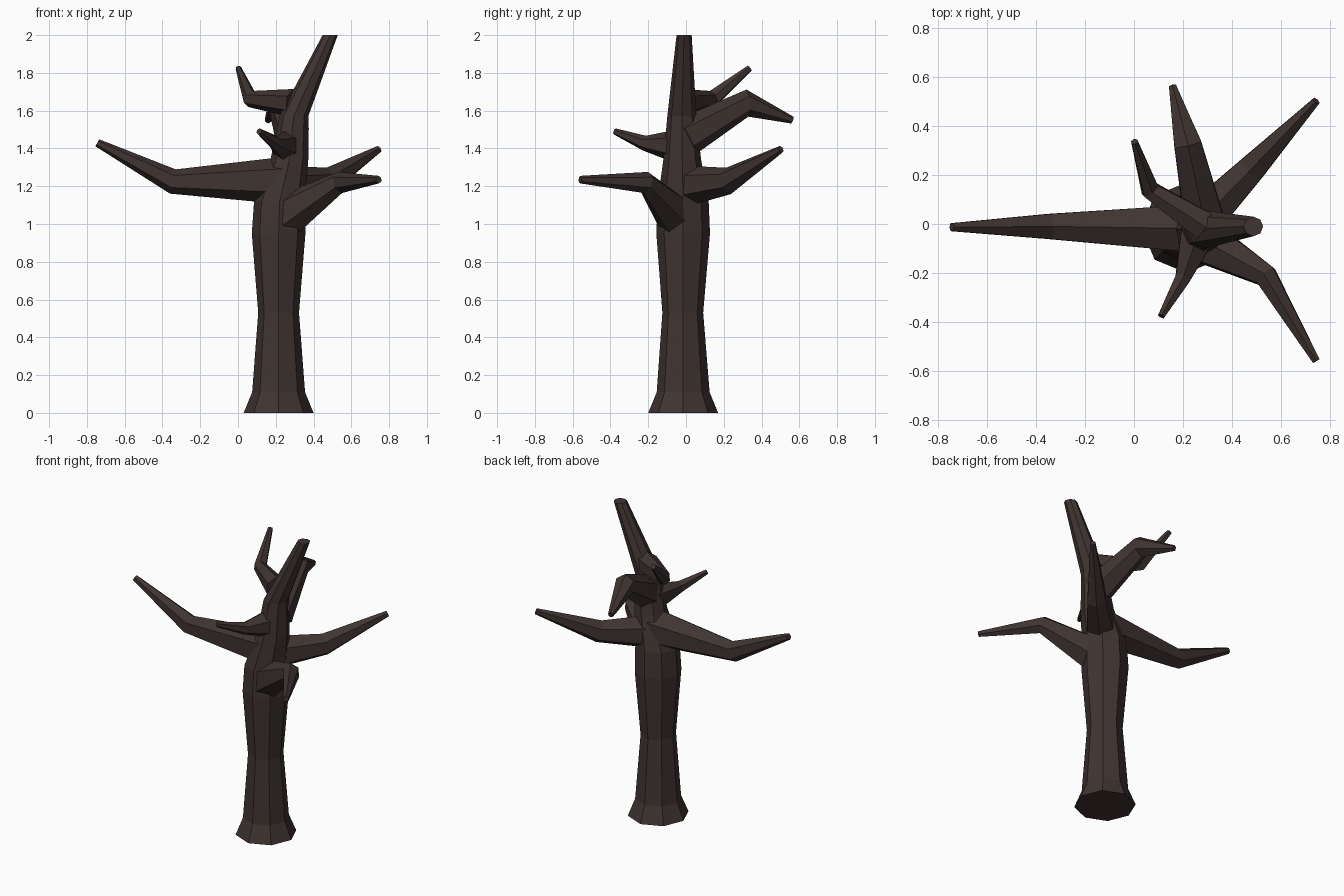
import bpy, bmesh, math
from mathutils import Vector

if "Cube" in bpy.data.objects:
    bpy.data.objects.remove(bpy.data.objects["Cube"])

bark = bpy.data.materials.new("dark_bark")
bark.diffuse_color = (0.05, 0.034, 0.031, 1)
bark.use_nodes = True
bark.node_tree.nodes["Principled BSDF"].inputs["Base Color"].default_value = bark.diffuse_color


def tube(name, stations, sides, level=False, squash=1.0):
    """Faceted tapering limb through stations (x, y, z, radius)."""
    pts = [Vector(s[:3]) for s in stations]
    bm = bmesh.new()
    rings = []
    for i, p in enumerate(pts):
        a = (p - pts[i - 1]).normalized() if i else Vector()
        b = (pts[i + 1] - p).normalized() if i < len(pts) - 1 else Vector()
        if level:
            side, up = Vector((1, 0, 0)), Vector((0, 1, 0))
        else:
            t = (a + b).normalized()
            side = t.cross(Vector((0, 0, 1))).normalized()
            up = side.cross(t)
        r = stations[i][3]
        ring = []
        for k in range(sides):
            ang = 2 * math.pi * k / sides
            ring.append(bm.verts.new(p + up * r * math.cos(ang) + side * r * squash * math.sin(ang)))
        rings.append(ring)
    for lo, hi in zip(rings, rings[1:]):
        for k in range(sides):
            n = (k + 1) % sides
            bm.faces.new((lo[k], lo[n], hi[n], hi[k]))
    bm.faces.new(rings[0])
    bm.faces.new(rings[-1])
    bmesh.ops.recalc_face_normals(bm, faces=bm.faces)
    me = bpy.data.meshes.new(name)
    bm.to_mesh(me)
    bm.free()
    me.materials.append(bark)
    ob = bpy.data.objects.new(name, me)
    bpy.context.collection.objects.link(ob)
    return ob


# Trunk with flared foot, leaning into the leader at the top
tube("trunk", [(0.215, -0.015, 0, 0.185), (0.215, -0.015, 0.11, 0.14),
               (0.215, -0.017, 0.53, 0.108), (0.215, -0.015, 0.95, 0.142),
               (0.22, -0.015, 1.12, 0.135), (0.272, -0.02, 1.34, 0.1),
               (0.295, -0.022, 1.57, 0.077), (0.488, -0.01, 2.0, 0.04)], 8, level=True)

# Bare limbs: base inside the trunk, elbow, tip
limbs = {
    "left_branch": [(0.24, -0.018, 1.23, 0.125), (-0.345, -0.01, 1.225, 0.066), (-0.745, -0.013, 1.43, 0.021)],
    "right_front_branch": [(0.25, -0.05, 1.04, 0.12), (0.54, -0.213, 1.22, 0.058), (0.745, -0.56, 1.235, 0.02)],
    "right_back_branch": [(0.25, -0.01, 1.2, 0.11), (0.48, 0.225, 1.228, 0.072), (0.745, 0.503, 1.395, 0.02)],
    "back_branch": [(0.29, 0.0, 1.46, 0.105), (0.22, 0.325, 1.64, 0.072), (0.158, 0.563, 1.55, 0.019)],
    "upper_twig": [(0.29, -0.01, 1.64, 0.075), (0.065, 0.14, 1.662, 0.046), (0.002, 0.337, 1.825, 0.017)],
    "front_twig": [(0.265, -0.03, 1.41, 0.095), (0.2, -0.22, 1.428, 0.04), (0.111, -0.377, 1.49, 0.017)],
}
for name, path in limbs.items():
    tube(name, path, 6, squash=0.9)
